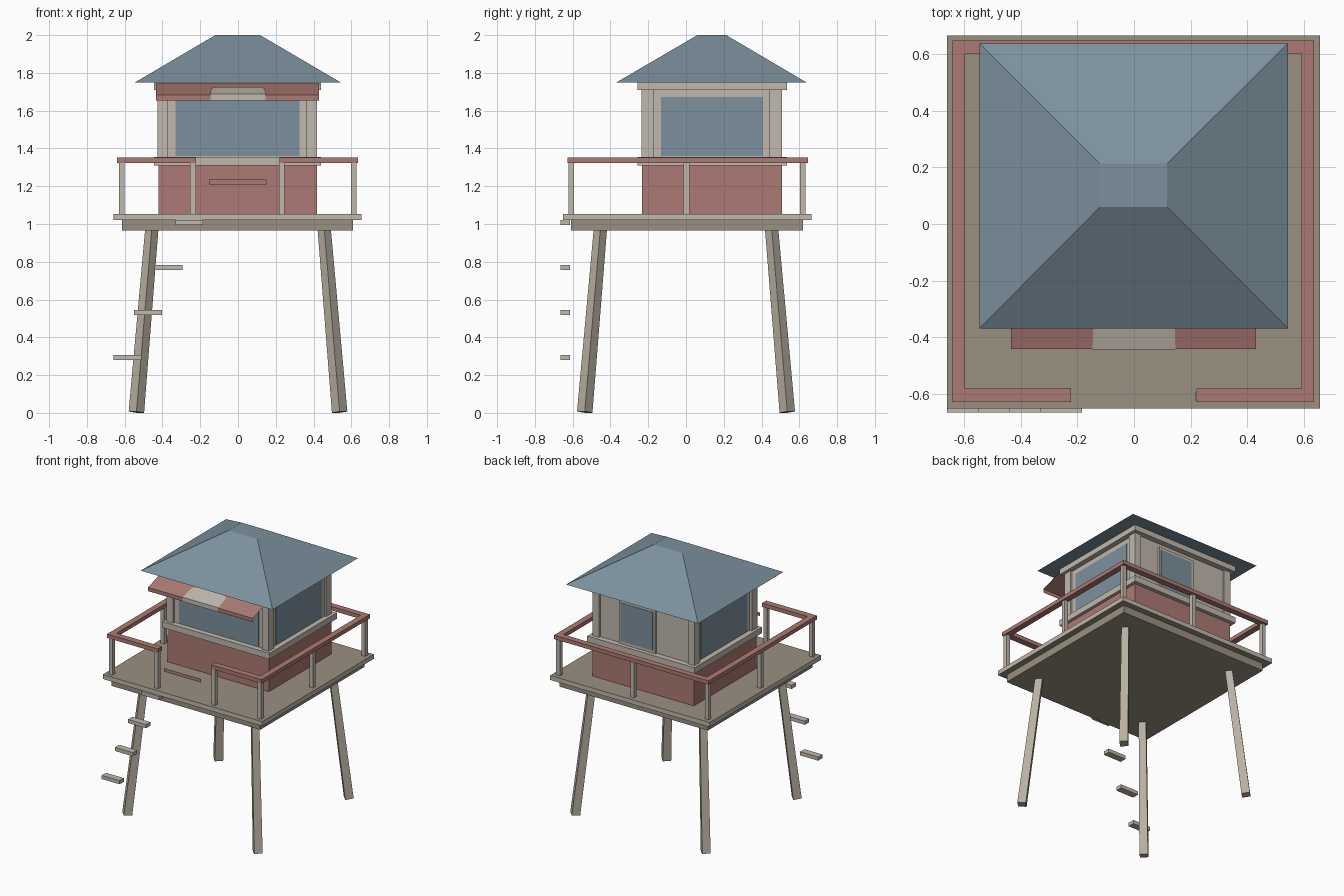
import bpy, bmesh, math
from mathutils import Vector

cube = bpy.data.objects.get("Cube")
if cube:
    bpy.data.objects.remove(cube, do_unlink=True)


def material(name, *rgb):
    lin = [((c / 255 + 0.055) / 1.055) ** 2.4 for c in rgb] + [1]
    m = bpy.data.materials.new(name)
    m.use_nodes = True
    m.diffuse_color = lin
    m.node_tree.nodes["Principled BSDF"].inputs["Base Color"].default_value = lin
    return m


BLUE = material("slate blue", 124, 145, 158)
RED = material("faded red", 172, 122, 115)
BEIGE = material("pale timber", 192, 184, 174)
BROWN = material("deck brown", 155, 144, 129)
LEG = material("leg timber", 184, 176, 162)


def finish(name, bm, *mats):
    me = bpy.data.meshes.new(name)
    bm.to_mesh(me)
    bm.free()
    for m in mats:
        me.materials.append(m)
    ob = bpy.data.objects.new(name, me)
    bpy.context.scene.collection.objects.link(ob)
    return ob


def box(name, x, y, z, mat, top=None):
    """Box from (min, max) ranges, with an optional colour on its top and bottom."""
    bm = bmesh.new()
    bmesh.ops.create_cube(bm, size=1)
    for v in bm.verts:
        v.co = [r[0] + (c + 0.5) * (r[1] - r[0]) for c, r in zip(v.co, (x, y, z))]
    if top:
        bm.normal_update()
        for f in bm.faces:
            f.material_index = int(abs(f.normal.z) > 0.5)
    return finish(name, bm, mat, *([top] if top else []))


def sheet(name, rows, mat):
    """Open strip of faces between successive rows of points."""
    bm = bmesh.new()
    vs = [[bm.verts.new(p) for p in row] for row in rows]
    for a, b in zip(vs, vs[1:]):
        for i in range(len(a) - 1):
            bm.faces.new((a[i], b[i], b[i + 1], a[i + 1]))
    return finish(name, bm, mat)


def span(c, w):
    return (c - w / 2, c + w / 2)


# Deck and the frame beneath it
box("deck", (-.66, .655), (-.65, .665), (1.02, 1.053), BEIGE, BROWN)
box("deck_frame", (-.615, .61), (-.61, .62), (.965, 1.02), BROWN)

# Tapered splayed legs
for sx, side in ((-1, "right"), (1, "left")):
    for sy, end in ((-1, "front"), (1, "back")):
        foot, head = Vector((sx * .538, sy * .536, .004)), Vector((sx * .455, sy * .452, .99))
        axis = head - foot
        bm = bmesh.new()
        bmesh.ops.create_cone(bm, cap_ends=True, segments=4, radius1=.041, radius2=.035, depth=axis.length)
        leg = finish(f"leg_{end}_{side}", bm, LEG)
        leg.location = (foot + head) / 2
        leg.rotation_euler = (math.atan2(-axis.y, axis.z), math.atan2(axis.x, axis.z), 0)

# Climbing steps
for i in range(4):
    box(f"step_{i + 1}", span(-.585 + i * .109, .148), (-.665, -.615), span(.294 + i * .238, .027), BEIGE)

# Cabin: lower wall, sill, recessed upper wall, corner posts and top trim
box("lower_wall", (-.42, .417), (-.232, .507), (1.053, 1.31), RED)
box("window_sill", (-.445, .44), (-.257, .535), (1.31, 1.355), BEIGE)
box("upper_wall", (-.405, .402), (-.217, .492), (1.355, 1.71), BEIGE)
box("top_trim", (-.445, .44), (-.257, .535), (1.71, 1.75), BEIGE)
for x in ((-.425, -.37), (.362, .417)):
    for y in ((-.235, -.17), (.442, .507)):
        box("corner_post", x, y, (1.355, 1.71), BEIGE)

# Windows
box("front_window", (-.33, .325), (-.222, -.212), (1.36, 1.68), BLUE)
for x, side in ((-.405, "right"), (.402, "left")):
    box(f"{side}_window", span(x, .01), (-.132, .407), (1.36, 1.672), BLUE)
box("back_window_frame", (-.1, .2), (.49, .505), (1.355, 1.68), BEIGE)
box("back_window", (-.08, .185), (.5, .508), (1.375, 1.66), BLUE)

# Hipped roof with a flat top
bm = bmesh.new()
low = [bm.verts.new((x, y, 1.75)) for x, y in ((-.545, -.368), (.543, -.368), (.543, .637), (-.545, .637))]
high = [bm.verts.new((x, y, 2)) for x, y in ((-.12, .06), (.117, .06), (.117, .213), (-.12, .213))]
bm.faces.new(low[::-1])
bm.faces.new(high)
for i in range(4):
    j = (i + 1) % 4
    bm.faces.new((low[i], low[j], high[j], high[i]))
finish("roof", bm, BLUE)

# Sloping awning sheet with a pale rounded patch
fold = ((-.25, 1.745), (-.44, 1.683), (-.44, 1.655))
sheet("awning", [[(x, y, z) for x in (-.433, .43)] for y, z in fold], RED)
rows = []
for half, t in ((.105, .37), (.13, .43), (.143, .53), (.146, 1)):
    y, z = -.25 - .19 * t, 1.745 - .062 * t
    rows.append([(x, y - .002, z + .004) for x in (-half, half)])
rows.append([(x, -.443, 1.655) for x in (-.146, .146)])
sheet("awning_patch", rows, BEIGE)

# Railing: rails around the deck with an opening at the front
rail = (1.323, 1.352)
box("rail_back", (-.64, .635), (.602, .647), rail, RED)
for x, side in ((-.64, "right"), (.59, "left")):
    box(f"rail_{side}", (x, x + .045), (-.58, .602), rail, RED)
for x, side in (((-.64, -.222), "right"), ((.22, .635), "left")):
    box(f"rail_front_{side}", x, (-.628, -.58), rail, RED)
posts = [(x, y) for x in (-.615, .612) for y in (-.607, .003, .618)]
posts += [(-.238, -.607), (.232, -.607), (0, .618)]
for x, y in posts:
    box("rail_post", span(x, .03), span(y, .03), (1.053, 1.323), BEIGE)

# Thin bar across the front opening
sheet("gate_bar", [[(x, -.65, z) for x in (-.154, .15)] for z in (1.236, 1.21)], RED)
